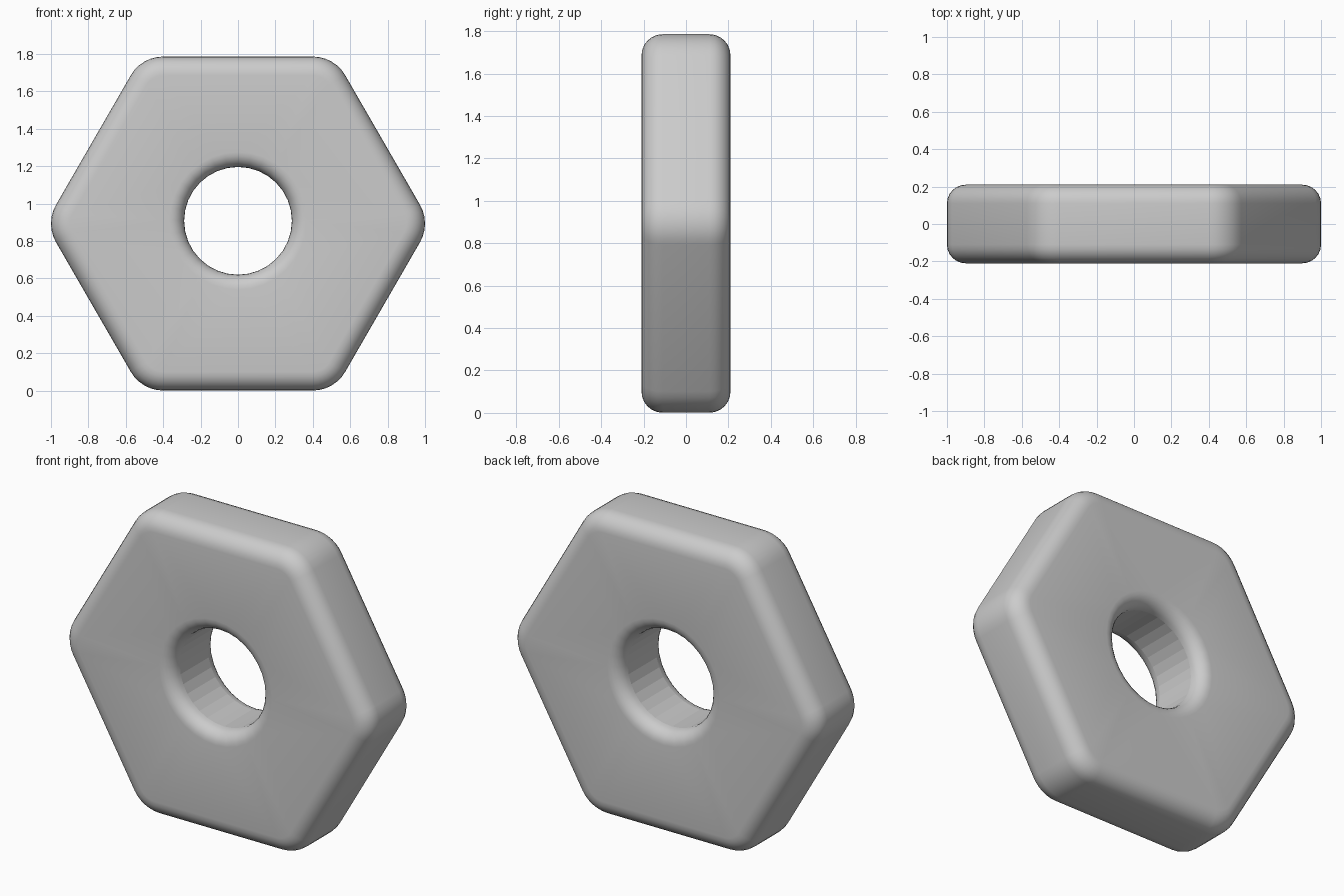
import bpy, bmesh
from math import sin, cos, pi, radians

if "Cube" in bpy.data.objects:
    bpy.data.objects.remove(bpy.data.objects["Cube"])

HALF_DEPTH = 0.21
HEX_Z, HOLE_Z = 0.8935, 0.908
CORNER_R, CENTRE_R = 0.20, 0.80
RIM_R = 0.10
HOLE_R, HOLE_RIM, HOLE_SIDES = 0.288, 0.08, 32
STEPS = 6

bm = bmesh.new()


def ring(points, y):
    return [bm.verts.new((x, y, z)) for x, z in points]


def hex_points(inset):
    """Hexagon with rounded corners, shrunk by inset."""
    pts = []
    for k in range(6):
        a = radians(60 * k)
        for j in range(STEPS + 1):
            b = a + radians(-30 + 60 * j / STEPS)
            r = CORNER_R - inset
            pts.append((CENTRE_R * cos(a) + r * cos(b),
                        HEX_Z + CENTRE_R * sin(a) + r * sin(b)))
    return pts


def hole_points(radius):
    return [(radius * cos(2 * pi * i / HOLE_SIDES),
             HOLE_Z + radius * sin(2 * pi * i / HOLE_SIDES))
            for i in range(HOLE_SIDES)]


def skin(rings):
    """Join consecutive rings with quads; return faces per strip."""
    strips = []
    for a, b in zip(rings, rings[1:]):
        n = len(a)
        strips.append([bm.faces.new((a[i], a[(i + 1) % n], b[(i + 1) % n], b[i]))
                       for i in range(n)])
    return strips


def rounded_section(make, rim):
    """Rings from front to back with quarter-round rims."""
    steps = [(rim * (1 - sin(t)), HALF_DEPTH - rim * (1 - cos(t)))
             for t in (pi / 2 * i / STEPS for i in range(STEPS + 1))]
    front = [ring(make(inset), -y) for inset, y in steps]
    back = [ring(make(inset), y) for inset, y in reversed(steps)]
    return front + back


# Outer shell and hole wall
outer = rounded_section(lambda d: hex_points(d), RIM_R)
inner = rounded_section(lambda d: hole_points(HOLE_R + d), HOLE_RIM)
skin(outer)
wall = skin(inner)[STEPS]

# Flat front and back faces around the hole
for idx in (0, -1):
    edges = []
    for loop in (outer[idx], inner[idx]):
        edges += [bm.edges.get((loop[i - 1], loop[i])) for i in range(len(loop))]
    bmesh.ops.triangle_fill(bm, edges=edges, use_beauty=True)

bmesh.ops.recalc_face_normals(bm, faces=bm.faces)
for f in bm.faces:
    f.smooth = True
for f in wall:
    f.smooth = False

mesh = bpy.data.meshes.new("hex_nut")
bm.to_mesh(mesh)
bm.free()
nut = bpy.data.objects.new("hex_nut", mesh)
bpy.context.collection.objects.link(nut)
